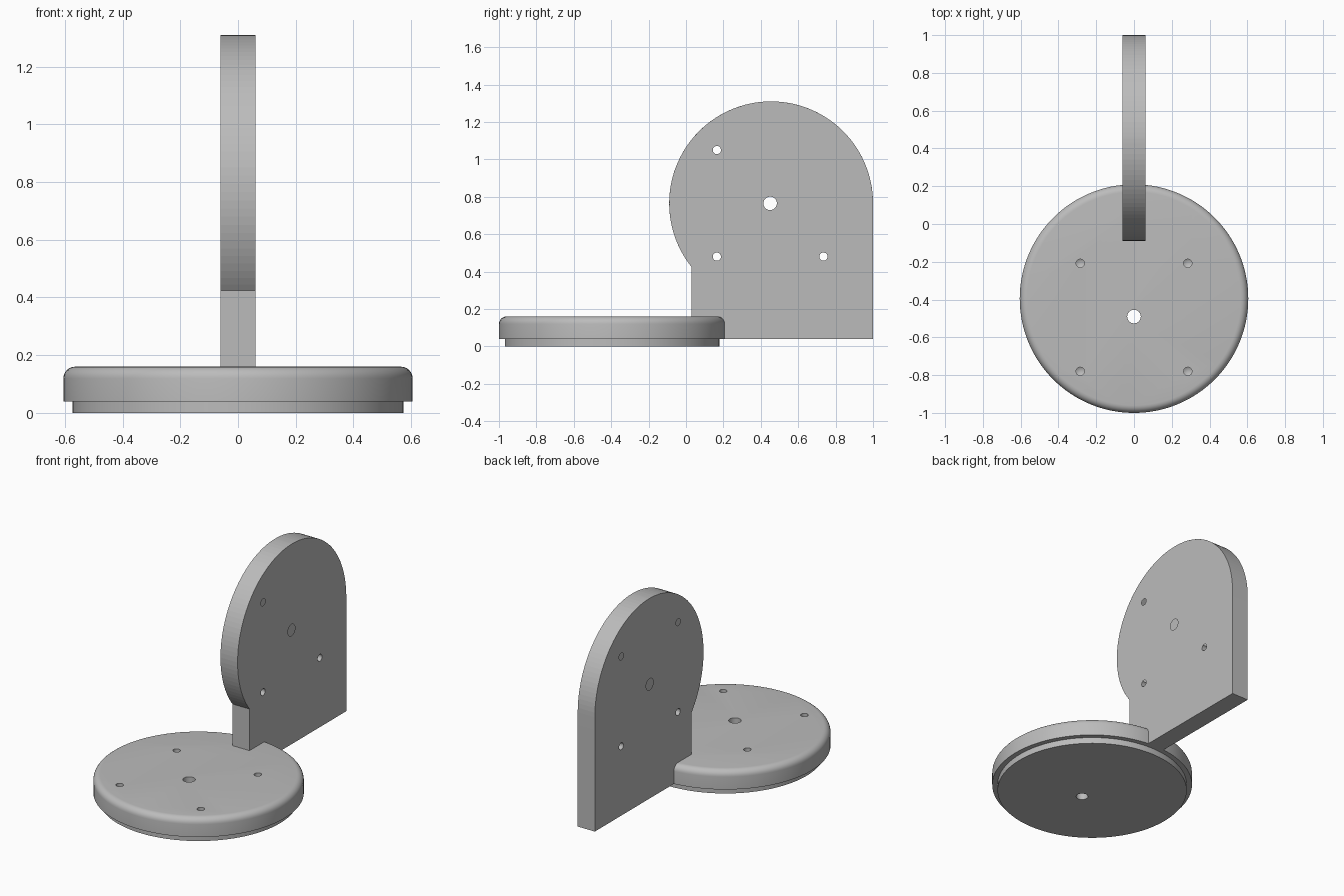
import bpy, bmesh
from math import sin, cos, radians, pi
from mathutils import Matrix, Vector

cube = bpy.data.objects.get("Cube")
if cube:
    bpy.data.objects.remove(cube)

grey = bpy.data.materials.new("plain grey")
grey.use_nodes = True
colour = (0.5, 0.5, 0.5, 1)
grey.diffuse_color = colour
grey.node_tree.nodes["Principled BSDF"].inputs["Base Color"].default_value = colour

HALF = 0.06      # half thickness of both plates
ROUND = 0.04     # edge rounding
BASE_Y = -0.395


def make_object(name, bm):
    bmesh.ops.recalc_face_normals(bm, faces=bm.faces[:])
    mesh = bpy.data.meshes.new(name)
    bm.to_mesh(mesh)
    bm.free()
    mesh.materials.append(grey)
    ob = bpy.data.objects.new(name, mesh)
    bpy.context.collection.objects.link(ob)
    return ob


def cylinder(name, radius, depth, centre, across=False, segments=128, tip=0, rounded=False):
    """Cylinder along z, or along x when across; optional drill tip or rounded top rim."""
    bm = bmesh.new()
    bmesh.ops.create_cone(bm, cap_ends=True, segments=segments,
                          radius1=radius, radius2=radius, depth=depth)
    if rounded:
        rim = [e for e in bm.edges if all(v.co.z > 0 for v in e.verts)]
        bmesh.ops.bevel(bm, geom=rim, offset=ROUND, segments=6, profile=0.5, affect='EDGES')
    if tip:
        floor = [f for f in bm.faces if f.normal.z < -0.9]
        bmesh.ops.poke(bm, faces=floor)["verts"][0].co.z -= tip
    turn = Matrix.Rotation(pi / 2, 4, 'Y') if across else Matrix()
    bm.transform(Matrix.Translation(centre) @ turn)
    return make_object(name, bm)


def combine(target, other, operation):
    mod = target.modifiers.new(operation.lower(), 'BOOLEAN')
    mod.operation, mod.solver, mod.object = operation, 'EXACT', other
    bpy.context.view_layer.objects.active = target
    bpy.ops.object.modifier_apply(modifier=mod.name)
    bpy.data.objects.remove(other)


def shade(ob):
    bpy.ops.object.select_all(action='DESELECT')
    ob.select_set(True)
    bpy.context.view_layer.objects.active = ob
    bpy.ops.object.shade_smooth_by_angle(angle=radians(30))


# Round base plate and the thinner foot beneath it
base = cylinder("base_plate", 0.605, 2 * HALF, (0, BASE_Y, 0.1), rounded=True)
foot = cylinder("base_foot", 0.573, 0.04, (0, BASE_Y, 0.02))

# Base holes: a centre bore through both discs and four blind drilled holes
for part in (base, foot):
    combine(part, cylinder("bore", 0.036, 1, (0, -0.49, 0), segments=32), 'DIFFERENCE')
for x in (-0.285, 0.285):
    for y in (-0.208, -0.78):
        combine(base, cylinder("drill", 0.022, 0.2, (x, y, 0.18), segments=24, tip=0.013),
                'DIFFERENCE')

# Upright plate: arched outline with rounded crown and back edge
RADIUS, CY, CZ, BOTTOM = 0.545, 0.455, 0.765, 0.04
outline = [(CY + RADIUS * cos(radians(a)), CZ + RADIUS * sin(radians(a)))
           for a in range(0, 271, 3)]
outline += [(CY, BOTTOM), (CY + RADIUS, BOTTOM)]
bm = bmesh.new()
side = bm.faces.new([bm.verts.new((-HALF, y, z)) for y, z in outline])
grown = bmesh.ops.extrude_face_region(bm, geom=[side])["geom"]
bmesh.ops.translate(bm, vec=Vector((2 * HALF, 0, 0)),
                    verts=[g for g in grown if isinstance(g, bmesh.types.BMVert)])


def is_rim(edge):
    a, b = (v.co for v in edge.verts)
    along = abs(a.x - b.x) < 0.001
    low = (a.z + b.z) / 2 < BOTTOM + 0.01
    inner = abs(a.y - CY) < 0.001 and abs(b.y - CY) < 0.001
    return not (along or low or inner)


bmesh.ops.recalc_face_normals(bm, faces=bm.faces[:])
bmesh.ops.bevel(bm, geom=[e for e in bm.edges if is_rim(e)], offset=ROUND,
                segments=6, profile=0.5, affect='EDGES')
upright = make_object("upright_plate", bm)

# Square-edged stem under the arch, joined to it
bm = bmesh.new()
bmesh.ops.create_cube(bm, size=1)
bm.transform(Matrix.Translation((0, 0.415, 0.27)) @ Matrix.Diagonal((2 * HALF, 0.77, 0.46, 1)))
combine(upright, make_object("stem", bm), 'UNION')

# Upright holes, all the way through
combine(upright, cylinder("bore", 0.036, 1, (0, 0.45, CZ), across=True, segments=32), 'DIFFERENCE')
for y in (0.165, 0.735):
    for z in (0.48, 1.05):
        combine(upright, cylinder("drill", 0.022, 1, (0, y, z), across=True, segments=24),
                'DIFFERENCE')

for part in (base, foot, upright):
    shade(part)
